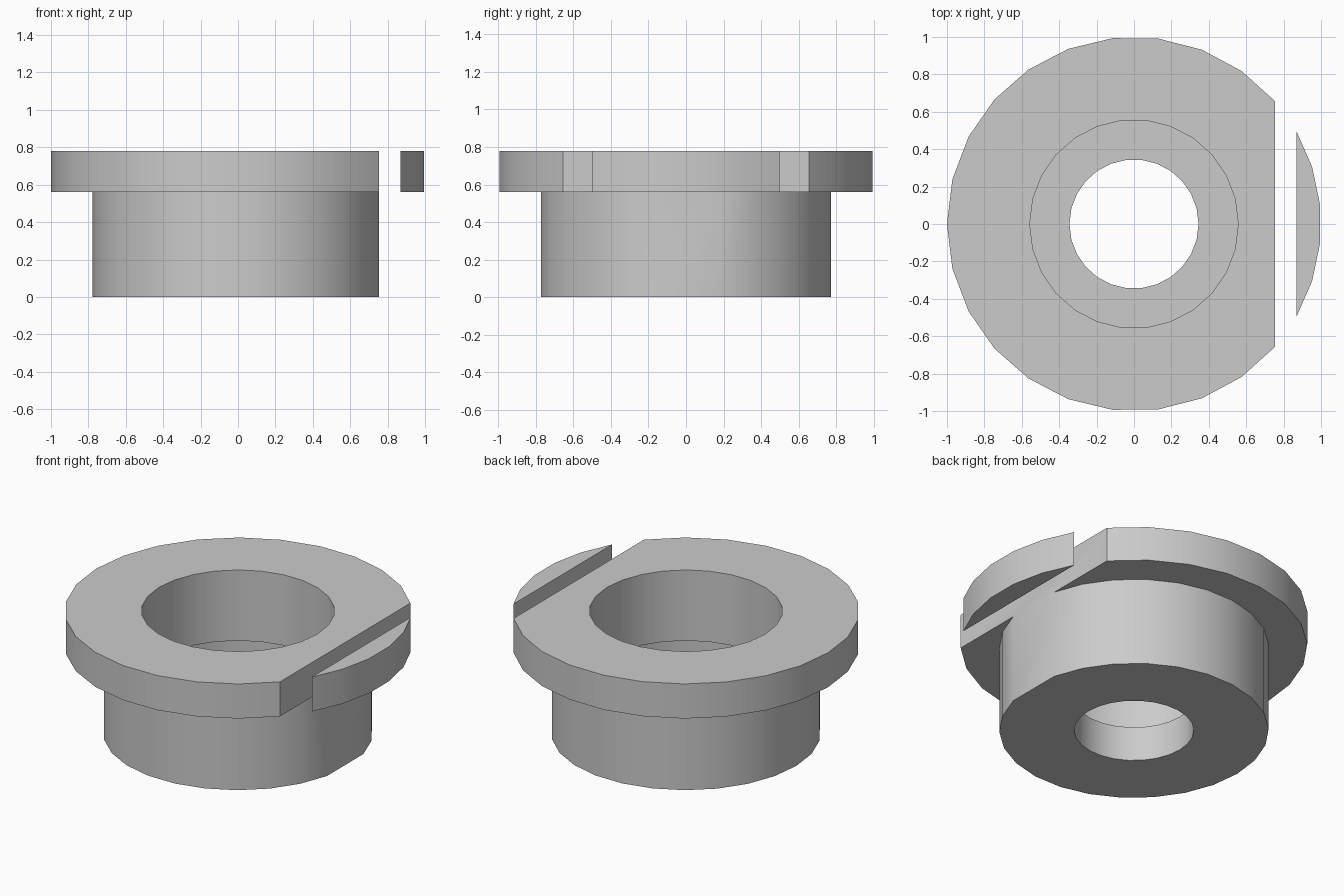
import bpy, bmesh
from math import cos, sin, acos, tau, radians

if "Cube" in bpy.data.objects:
    bpy.data.objects.remove(bpy.data.objects["Cube"], do_unlink=True)

BOTTOM, SHOULDER, TOP = 0.0, 0.56, 0.78
LEDGE, RELIEF = 0.22, 0.33
CUT_X = 0.755

grey = bpy.data.materials.new("plain grey")
grey.use_nodes = True
colour = (0.6, 0.6, 0.6, 1)
grey.diffuse_color = colour
grey.node_tree.nodes["Principled BSDF"].inputs["Base Color"].default_value = colour


def arc(radius, start, end, segments):
    """Points along a circular arc, both ends included."""
    step = (end - start) / segments
    return [(radius * cos(start + i * step), radius * sin(start + i * step))
            for i in range(segments + 1)]


def circle(radius, sides=26):
    return arc(radius, 0, tau, sides)[:-1]


def flat_sided(radius, segments):
    """Circle with its +x side cut off along a chord."""
    a = acos(CUT_X / radius)
    return arc(radius, a, tau - a, segments)


def prism(name, outline, low, high):
    bm = bmesh.new()
    base = bm.faces.new([bm.verts.new((x, y, low)) for x, y in outline])
    top = bmesh.ops.extrude_face_region(bm, geom=[base])["geom"]
    verts = [v for v in top if isinstance(v, bmesh.types.BMVert)]
    bmesh.ops.translate(bm, verts=verts, vec=(0, 0, high - low))
    bmesh.ops.recalc_face_normals(bm, faces=bm.faces[:])
    mesh = bpy.data.meshes.new(name)
    bm.to_mesh(mesh)
    bm.free()
    mesh.materials.append(grey)
    obj = bpy.data.objects.new(name, mesh)
    bpy.context.collection.objects.link(obj)
    return obj


def select(obj):
    bpy.ops.object.select_all(action='DESELECT')
    obj.select_set(True)
    bpy.context.view_layer.objects.active = obj


def combine(obj, tool, operation):
    """Apply a boolean and discard the tool."""
    tool.hide_render = True
    mod = obj.modifiers.new(operation, 'BOOLEAN')
    mod.operation, mod.solver, mod.object = operation, 'EXACT', tool
    select(obj)
    bpy.ops.object.modifier_apply(modifier=mod.name)
    bpy.data.objects.remove(tool, do_unlink=True)


# Flanged bushing: wide flange on a narrower sleeve, flat on one side
bushing = prism("flanged_bushing", flat_sided(0.777, 24), BOTTOM, SHOULDER)
combine(bushing, prism("flange", flat_sided(1.0, 20), SHOULDER, TOP), 'UNION')

# Stepped bore: through hole, shallow relief above the ledge, wide upper bore
for radius, low, high in ((0.345, -0.1, LEDGE + 0.05),
                          (0.565, LEDGE, RELIEF),
                          (0.557, RELIEF - 0.05, TOP + 0.1)):
    combine(bushing, prism("bore_cutter", circle(radius), low, high), 'DIFFERENCE')

# Loose segment of the flange beyond the slot
segment = prism("flange_segment", arc(1.0, radians(-29.8), radians(29.8), 5),
                SHOULDER, TOP)

for part in (bushing, segment):
    select(part)
    bpy.ops.object.shade_smooth_by_angle(angle=radians(30))
